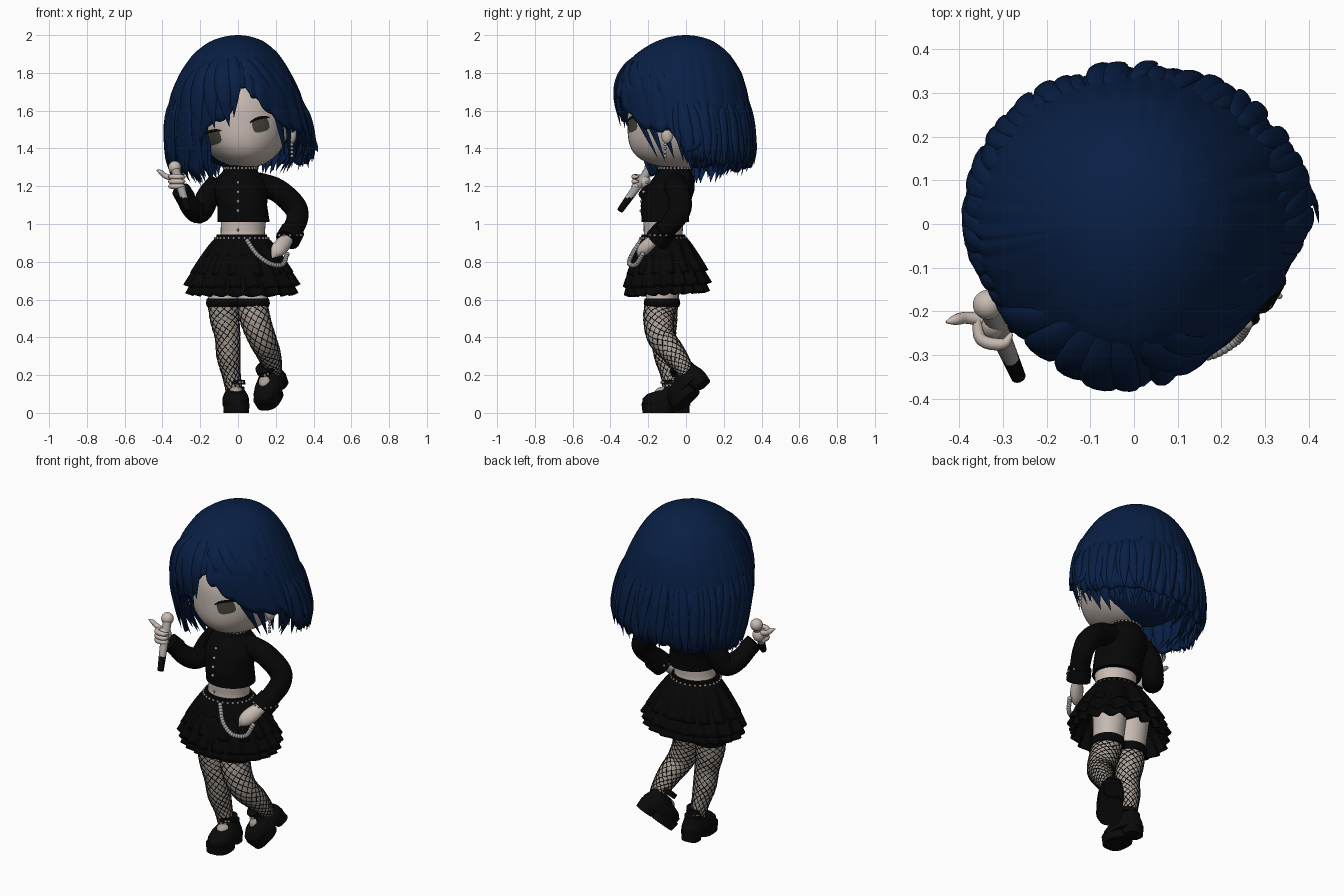
import bpy, bmesh, random
from math import sin, cos, pi, radians, sqrt, copysign
from mathutils import Vector, Matrix
from mathutils.bvhtree import BVHTree

random.seed(4)
if "Cube" in bpy.data.objects:
    bpy.data.objects.remove(bpy.data.objects["Cube"])

def material(name, *rgb):
    m = bpy.data.materials.new(name)
    m.use_nodes = True
    m.diffuse_color = m.node_tree.nodes["Principled BSDF"].inputs["Base Color"].default_value = (*rgb, 1)
    return m

HAIR = material("navy hair", 0.0025, 0.0135, 0.058)
SKIN = material("pale skin", 0.58, 0.5, 0.45)
TIGHTS = material("sheer tights", 0.4, 0.35, 0.31)
BLACK = material("black cloth", 0.002, 0.002, 0.002)
SHOE = material("black leather", 0.003, 0.003, 0.003)
SILVER = material("silver", 0.35, 0.34, 0.33)
IRIS = material("olive grey iris", 0.06, 0.06, 0.044)

def finish(name, bm, mats, pick=None):
    bmesh.ops.recalc_face_normals(bm, faces=bm.faces)
    me = bpy.data.meshes.new(name)
    bm.to_mesh(me)
    for m in mats:
        me.materials.append(m)
    me.shade_smooth()
    me.set_sharp_from_angle(angle=radians(50))
    if pick:
        for p in me.polygons:
            p.material_index = pick(p.center)
    ob = bpy.data.objects.new(name, me)
    bpy.context.collection.objects.link(ob)
    return ob

def surface(name, fn, nu, nv, *mats, cap=True, pick=None, thick=0):
    """Closed around u, open along v, with optional end caps."""
    bm = bmesh.new()
    rows = [[bm.verts.new(fn(i / nu, j / nv)) for i in range(nu)] for j in range(nv + 1)]
    for a, b in zip(rows, rows[1:]):
        for i in range(nu):
            bm.faces.new((a[i], a[(i + 1) % nu], b[(i + 1) % nu], b[i]))
    bmesh.ops.remove_doubles(bm, verts=bm.verts, dist=1e-5)
    if cap:
        bmesh.ops.holes_fill(bm, edges=bm.edges)
    ob = finish(name, bm, mats, pick)
    if thick:
        ob.modifiers.new("thickness", "SOLIDIFY").thickness = thick
    return ob

def smooth_path(pts):
    p = [Vector(q) for q in pts]
    def at(v):
        s = min(max(v, 0), 1) * (len(p) - 1)
        i = min(int(s), len(p) - 2)
        t, b, c = s - i, p[i], p[i + 1]
        a = p[i - 1] if i else 2 * b - c
        d = p[i + 2] if i + 2 < len(p) else 2 * c - b
        return b + (c - a) * (t / 2) + (2 * a - 5 * b + 4 * c - d) * (t * t / 2) + (3 * b - a - 3 * c + d) * (t ** 3 / 2)
    return at

def sweep(name, pts, *mats, n=16, steps=24, flat=1, centre=None, pick=None):
    """Round or flattened tube through (x, y, z, radius) points."""
    path = smooth_path(pts)
    def fn(u, v, out=0):
        c = path(v)
        t = (path(v + 0.02).xyz - path(v - 0.02).xyz).normalized()
        side = t.cross(c.xyz - centre if centre else Vector((0, 1, 0))).normalized()
        r = max(c.w, 0) + out
        return c.xyz + side * (r * cos(2 * pi * u)) + side.cross(t) * (r * flat * sin(2 * pi * u))
    surface(name, fn, n, steps, *mats, pick=pick)
    return fn

def loft(name, rings, mat, power=1):
    """Stack of oval rings (x, y, z, rx, ry); power under 1 makes them boxier."""
    def fn(u, v):
        s = v * (len(rings) - 1)
        i = min(int(s), len(rings) - 2)
        x, y, z, rx, ry = (p + (q - p) * (s - i) for p, q in zip(rings[i], rings[i + 1]))
        c, d = cos(2 * pi * u), sin(2 * pi * u)
        return Vector((x + rx * copysign(abs(c) ** power, c), y + ry * copysign(abs(d) ** power, d), z))
    return surface(name, fn, 32, 4 * (len(rings) - 1), mat)

def balls(name, mat, size, *places):
    bm = bmesh.new()
    for p in places:
        bmesh.ops.create_icosphere(bm, subdivisions=2 if max(size) < 0.03 else 4, radius=1,
                                   matrix=Matrix.Translation(p) @ Matrix.Diagonal((*size, 1)))
    return finish(name, bm, [mat])

def table(x, rows):
    for a, b in zip(rows, rows[1:]):
        if x <= b[0]:
            t = max(0, (x - a[0]) / (b[0] - a[0]))
            return [p + (q - p) * t for p, q in zip(a[1:], b[1:])]
    return rows[-1][1:]

# Head, rounder at the jaw front
bm = bmesh.new()
bmesh.ops.create_uvsphere(bm, u_segments=48, v_segments=32, radius=1)
for v in bm.verts:
    x, y, z = v.co
    y *= 1 + 0.5 * z * z if z < 0 and y < 0 else 1
    v.co = Vector((0.26 * x + 0.01 - 0.03 * z, 0.28 * y - 0.03, 0.28 * z + 1.575))
face = BVHTree.FromBMesh(bm)
finish("head", bm, [SKIN])

# Painted face plates that hug the head
def decal(name, cx, cz, w, h, mat, power=1.0, bend=0.0, lift=0.006):
    def fn(u, v):
        c, d = cos(2 * pi * u), sin(2 * pi * u)
        p = v * w * copysign(abs(c) ** power, c)
        q = v * h * copysign(abs(d) ** power, d) - bend * (p / w) ** 2
        ray = Vector((cx + p * 0.966 - q * 0.26, -1, cz + p * 0.26 + q * 0.966))
        return face.ray_cast(ray, Vector((0, 1, 0)))[0] - Vector((0, lift, 0))
    surface(name, fn, 28, 5, mat, cap=False)

for side, x, z, ear in (("right", -0.135, 1.455, -0.25), ("left", 0.12, 1.525, 0.285)):
    decal(side + "_iris", x, z, 0.045, 0.038, IRIS, 0.6, lift=0.003)
    decal(side + "_lash", x - 0.008, z + 0.036, 0.056, 0.008, BLACK, bend=0.012)
    balls(side + "_ear", SKIN, (0.025, 0.032, 0.05), (ear, -0.1, 1.475))
    balls(side + "_earring", SILVER, (0.009,) * 3, *[(ear, -0.11, 1.42 - 0.02 * i) for i in range(4)])

# Hair shell: extents by height, then a hem that opens around the face
EXTENT = [(sqrt(2 - z), *e) for z, *e in (
    (2, 0, 0, 0, 0), (1.97, -0.14, 0.13, -0.15, 0.14), (1.9, -0.235, 0.215, -0.265, 0.23),
    (1.8, -0.305, 0.28, -0.345, 0.295), (1.7, -0.35, 0.33, -0.378, 0.325), (1.6, -0.373, 0.362, -0.368, 0.342),
    (1.5, -0.383, 0.388, -0.345, 0.355), (1.4, -0.385, 0.4, -0.31, 0.362), (1.2, -0.34, 0.36, -0.25, 0.33))]
HEM = ((-180, 1.31), (-100, 1.27), (-36, 1.27), (-31, 1.45), (-26, 1.52), (-9, 1.55), (-3, 1.62), (4, 1.74),
       (12, 1.7), (24, 1.62), (34, 1.55), (45, 1.5), (70, 1.5), (80, 1.38), (90, 1.34), (130, 1.32), (180, 1.31))

def hair_point(a, z, out=0.0):
    x0, x1, y0, y1 = table(sqrt(max(0, 2 - z)), EXTENT)
    c = cos(a) ** 1.3 if cos(a) > 0 else cos(a)
    return Vector(((x0 + x1 + (x1 - x0 + 2 * out) * sin(a)) / 2, (y0 + y1 - (y1 - y0 + 2 * out) * c) / 2, z))

def hair_shell(u, v):
    a = 2 * pi * u - pi
    ridge = abs(sin(15 * a + 1.5 * sin(4 * a))) * (0.7 + 0.3 * sin(7 * a))
    q = v * sqrt(2 - table(a * 180 / pi, HEM)[0] + 0.03 * (ridge - 0.4))
    return hair_point(a, 2 - q * q, 0.014 * v * v * (ridge - 0.6))

surface("hair_shell", hair_shell, 240, 28, HAIR, cap=False, thick=0.018)
balls("inner_hair", HAIR, (0.3, 0.27, 0.28), (0, 0.06, 1.575))

def lock(name, path, r, flat=0.4, flick=0.0, out=0.002):
    pts = [(*hair_point(radians(a), z, (out, out, out, out)[i] - (0.02 if i == 0 else 0) + flick * (i / 3) ** 2),
            r * (0.2, 1, 0.9, 0)[i]) for i, (a, z) in enumerate(path)]
    sweep(name, pts, HAIR, n=10, steps=14, flat=flat, centre=Vector((0, 0, 1.6)))

# Loose locks around the sides and back, in an outer and two inner layers
for layer, count in enumerate((46, 30, 22)):
    for i in range(count):
        a = 80 + 244 * i / (count - 1) + random.uniform(-2, 2)
        a = a - 360 if a > 180 else a
        hem, d = table(a, HEM)[0] - 0.015 * layer, random.uniform(-5, 5)
        lock("side_lock", [(a - d, 1.76 + random.uniform(-0.12, 0.06)), (a, 1.58), (a + d / 2, hem + 0.1),
                           (a + d, hem - random.uniform(0, 0.045))], random.uniform(0.02, 0.03) + 0.006 * layer,
             flick=random.choice((-0.02, 0, 0.012)) - 0.03 * layer, out=0.002 - 0.035 * layer)
# Fringe swept from the parting, tucked in beside the cheek
for path, r, flick in (([(-14, 1.94), (-14, 1.82), (-11, 1.68), (-7, 1.51)], 0.042, 0),
                       ([(-16, 1.94), (-24, 1.82), (-23, 1.67), (-19, 1.5)], 0.04, 0),
                       ([(-18, 1.94), (-36, 1.8), (-36, 1.62), (-31, 1.42)], 0.042, 0),
                       ([(-20, 1.92), (-48, 1.75), (-45, 1.5), (-38, 1.27)], 0.045, 0),
                       ([(-10, 1.94), (-3, 1.84), (-1, 1.72), (-3, 1.56)], 0.032, 0),
                       ([(-8, 1.94), (16, 1.82), (36, 1.62), (46, 1.34)], 0.036, -0.04),
                       ([(-6, 1.95), (28, 1.82), (48, 1.6), (53, 1.33)], 0.036, -0.05),
                       ([(24, 1.9), (50, 1.75), (60, 1.55), (62, 1.34)], 0.034, -0.08),
                       ([(40, 1.88), (66, 1.75), (76, 1.55), (74, 1.33)], 0.034, -0.08)):
    lock("fringe_lock", path, r, 0.35, flick)
lock("curled_tip", [(100, 1.6), (98, 1.5), (96, 1.42), (82, 1.38)], 0.02, flick=0.03)

# Neck, jacket, waist, belt
def ring(x, y, z, rx, ry, n):
    return [(x + rx * cos(2 * pi * i / n), y + ry * sin(2 * pi * i / n), z) for i in range(n)]

STUD = (0.007,) * 3
loft("neck", [(0.02, -0.05, 1.2, 0.06, 0.06), (0.02, -0.05, 1.36, 0.06, 0.06)], SKIN)
loft("jacket", [(0.03, -0.11, 1.01, 0.138, 0.125), (0.022, -0.11, 1.1, 0.132, 0.13), (0.015, -0.085, 1.18, 0.145, 0.13),
                (0.012, -0.065, 1.24, 0.132, 0.112), (0.012, -0.06, 1.275, 0.095, 0.09), (0.012, -0.06, 1.31, 0.078, 0.076)], BLACK)
loft("waist", [(0.02, -0.12, 0.88, 0.135, 0.115), (0.025, -0.12, 0.95, 0.117, 0.102), (0.03, -0.12, 1.04, 0.12, 0.108)], SKIN)
balls("navel", TIGHTS, (0.005, 0.005, 0.008), (0, -0.222, 0.968))
balls("jacket_buttons", SILVER, (0.009,) * 3, (0, -0.207, 1.22), (0, -0.224, 1.17), (0, -0.235, 1.12), (0, -0.237, 1.07))
balls("collar_studs", SILVER, STUD, *ring(0.012, -0.06, 1.295, 0.085, 0.082, 26))
loft("belt", [(0.02, -0.12, 0.9, 0.145, 0.125), (0.02, -0.12, 0.945, 0.132, 0.115)], BLACK)
balls("belt_studs", SILVER, STUD, *ring(0.02, -0.12, 0.925, 0.14, 0.122, 30))

# Ruffled skirt tiers and hips
for name, z0, z1, r0, r1, folds in (("top", 0.935, 0.74, (0.13, 0.112), (0.262, 0.205), 14),
                                    ("middle", 0.84, 0.675, (0.19, 0.15), (0.298, 0.224), 18),
                                    ("lower", 0.77, 0.63, (0.21, 0.17), (0.287, 0.216), 20)):
    def tier(u, v):
        a = 2 * pi * u
        w = 0.014 * v * sin(folds * a + sin(3 * a))
        rx, ry = (p + (q - p) * v ** 0.8 + w for p, q in zip(r0, r1))
        return Vector((0.02 + rx * cos(a), 0.015 * v - 0.115 + ry * sin(a), z0 + (z1 - z0) * v + 0.012 * v * sin(a) + 0.4 * w))
    surface("skirt_" + name + "_tier", tier, 168, 8, BLACK, cap=False, thick=0.008)
balls("hips", BLACK, (0.17, 0.135, 0.08), (0.015, -0.1, 0.8))

# Chain hanging from the belt
hang = smooth_path([(0.05, -0.24, 0.91), (0.1, -0.285, 0.84), (0.17, -0.3, 0.79), (0.235, -0.265, 0.785), (0.26, -0.23, 0.84)])
balls("hip_chain", SILVER, (0.013,) * 3, *[hang(i / 24) for i in range(25)])

# Legs, fishnet and garter bands
for side, pts in (("right", [(-0.07, -0.1, 0.78, 0.095), (-0.075, -0.125, 0.6, 0.084), (-0.07, -0.125, 0.5, 0.078),
                             (-0.055, -0.12, 0.4, 0.066), (-0.05, -0.105, 0.3, 0.062), (-0.035, -0.085, 0.2, 0.048),
                             (-0.015, -0.075, 0.09, 0.042)]),
                  ("left", [(0.085, -0.1, 0.78, 0.095), (0.075, -0.13, 0.6, 0.083), (0.09, -0.145, 0.5, 0.08),
                            (0.125, -0.13, 0.4, 0.073), (0.16, -0.07, 0.32, 0.063), (0.182, -0.02, 0.25, 0.05),
                            (0.188, 0.01, 0.2, 0.042)])):
    leg = sweep(side + "_leg", pts, SKIN, TIGHTS, n=24, steps=48, pick=lambda c: int(c.z < 0.58))
    net = bpy.data.curves.new(side + "_fishnet", "CURVE")
    net.dimensions, net.bevel_depth, net.bevel_resolution = "3D", 0.0017, 0
    net.materials.append(BLACK)
    for k in range(24):
        spline = net.splines.new("POLY")
        spline.points.add(49)
        for j, point in enumerate(spline.points):
            v = 0.2 + 0.8 * j / 49
            point.co = (*leg((k // 2) / 12 + (1.4 if k % 2 else -1.4) * v, v, 0.001), 1)
    bpy.context.collection.objects.link(bpy.data.objects.new(side + "_fishnet", net))
    x, y, z, r = pts[1]
    loft(side + "_garter", [(x, y, 0.56, r + 0.004, r + 0.004), (x, y, 0.58, r + 0.011, r + 0.011),
                            (x, y, 0.605, r + 0.006, r + 0.006)], BLACK)

# Platform shoes with strap and block heel
for side, place, yaw, pitch in (("right", (-0.012, -0.105, 0), 4, 0), ("left", (0.188, 0.035, 0.094), -30, 41)):
    for part in (
            loft("front_sole", [(0, -0.045, 0, 0.066, 0.08), (0, -0.045, 0.05, 0.07, 0.086)], SHOE, 0.75),
            loft("heel", [(0, 0.08, 0, 0.05, 0.042), (0, 0.075, 0.055, 0.055, 0.05)], SHOE, 0.7),
            loft("upper", [(0, 0, 0.04, 0.07, 0.128), (0, 0, 0.075, 0.07, 0.126), (0, 0.008, 0.1, 0.061, 0.108),
                           (0, 0.035, 0.12, 0.05, 0.075), (0, 0.05, 0.14, 0.048, 0.056)], SHOE, 0.85),
            balls("instep", TIGHTS, (0.038, 0.055, 0.03), (0, -0.005, 0.11)),
            loft("ankle_strap", [(0, 0.03, 0.15, 0.053, 0.055), (0, 0.03, 0.175, 0.052, 0.054)], SHOE),
            balls("buckle", SILVER, STUD, (0.035, -0.018, 0.162), (0.02, -0.026, 0.162))):
        part.name = side + "_shoe_" + part.name
        part.matrix_world = (Matrix.Translation(place) @ Matrix.Rotation(radians(yaw), 4, "Z")
                             @ Matrix.Rotation(radians(pitch), 4, "X"))

# Sleeves, cuffs, hands
sweep("right_sleeve", [(-0.1, -0.06, 1.22, 0.06), (-0.155, -0.05, 1.15, 0.062), (-0.2, -0.08, 1.065, 0.06),
                       (-0.245, -0.14, 1.085, 0.055), (-0.295, -0.2, 1.165, 0.045)], BLACK)
sweep("left_sleeve", [(0.1, -0.06, 1.21, 0.065), (0.205, -0.045, 1.18, 0.062), (0.295, -0.03, 1.1, 0.062),
                      (0.315, -0.05, 1.04, 0.058), (0.295, -0.1, 0.98, 0.055), (0.265, -0.15, 0.925, 0.055)], BLACK)
sweep("right_cuff", [(-0.275, -0.175, 1.135, 0.052), (-0.302, -0.21, 1.18, 0.05)], BLACK, steps=2)
sweep("left_cuff", [(0.29, -0.11, 0.965, 0.064), (0.262, -0.155, 0.915, 0.066)], BLACK, steps=2)
balls("left_cuff_studs", SILVER, STUD, *ring(0.276, -0.135, 0.94, 0.066, 0.06, 12))
sweep("left_hand", [(0.27, -0.15, 0.93, 0.03), (0.235, -0.2, 0.89, 0.042), (0.205, -0.235, 0.855, 0.036),
                    (0.18, -0.25, 0.82, 0.004)], SKIN, flat=0.75)
balls("right_palm", SKIN, (0.036, 0.038, 0.04), (-0.325, -0.225, 1.225))
for z in (1.2, 1.225, 1.25):
    sweep("right_finger", [(-0.36, -0.215, z, 0.01), (-0.35, -0.265, z, 0.014), (-0.3, -0.275, z, 0.013),
                           (-0.28, -0.25, z, 0.004)], SKIN, n=8, steps=12)
sweep("right_little_finger", [(-0.34, -0.22, 1.24, 0.016), (-0.385, -0.215, 1.255, 0.014), (-0.41, -0.22, 1.275, 0.012),
                              (-0.43, -0.225, 1.285, 0.003)], SKIN, n=10)

# Microphone
sweep("microphone_body", [(-0.33, -0.195, 1.285, 0.024), (-0.3, -0.268, 1.185, 0.022), (-0.265, -0.35, 1.07, 0.017)],
      SILVER, BLACK, pick=lambda c: int(c.z < 1.14))
balls("microphone_head", SKIN, (0.034, 0.034, 0.034), (-0.335, -0.185, 1.3))
